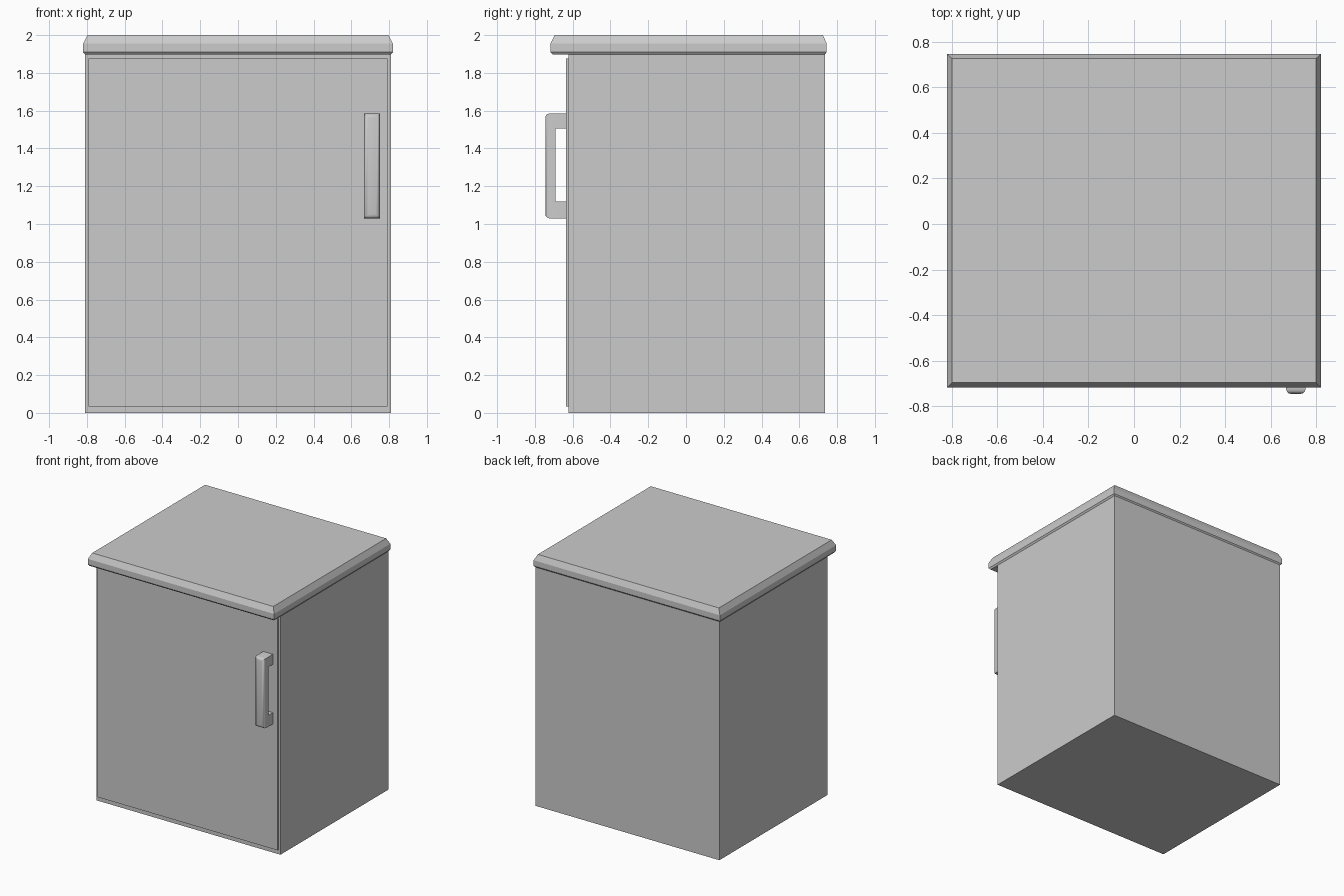
import bpy, bmesh, math

cube = bpy.data.objects.get("Cube")
if cube:
    bpy.data.objects.remove(cube, do_unlink=True)

grey = bpy.data.materials.new("plain grey")
grey.use_nodes = True
colour = (0.6, 0.6, 0.6, 1)
grey.diffuse_color = colour
grey.node_tree.nodes["Principled BSDF"].inputs["Base Color"].default_value = colour


def finish(name, bm):
    bmesh.ops.recalc_face_normals(bm, faces=bm.faces)
    mesh = bpy.data.meshes.new(name)
    bm.to_mesh(mesh)
    bm.free()
    mesh.materials.append(grey)
    obj = bpy.data.objects.new(name, mesh)
    bpy.context.collection.objects.link(obj)
    return obj


def loft(name, rings):
    """Stack rectangles given as (half width, front y, back y, z)."""
    bm = bmesh.new()
    loops = [[bm.verts.new(p) for p in ((-w, f, z), (w, f, z), (w, b, z), (-w, b, z))]
             for w, f, b, z in rings]
    for low, high in zip(loops, loops[1:]):
        for i in range(4):
            j = (i + 1) % 4
            bm.faces.new((low[i], low[j], high[j], high[i]))
    bm.faces.new(loops[0][::-1])
    bm.faces.new(loops[-1])
    return finish(name, bm)


# Cabinet carcass and thin overlaid door
loft("cabinet_body", [(0.81, -0.623, 0.737, 0), (0.81, -0.623, 0.737, 1.9)])
loft("door", [(0.792, -0.635, -0.62, 0.035), (0.792, -0.635, -0.62, 1.877)])

# Worktop with bevelled rim, overhanging the front
loft("worktop", [(0.81, -0.705, 0.735, 1.897), (0.82, -0.717, 0.745, 1.91),
                 (0.82, -0.717, 0.745, 1.955), (0.797, -0.695, 0.725, 2.0)])

# Door handle: U-shaped side profile drawn out across its width
outline = [(-0.63, 1.03), (-0.745, 1.03), (-0.745, 1.585), (-0.63, 1.585),
           (-0.63, 1.505), (-0.692, 1.505), (-0.692, 1.12), (-0.63, 1.12)]
bm = bmesh.new()
side = bm.faces.new([bm.verts.new((0.667, y, z)) for y, z in outline])
grown = bmesh.ops.extrude_face_region(bm, geom=[side], use_keep_orig=True)
verts = [v for v in grown["geom"] if isinstance(v, bmesh.types.BMVert)]
bmesh.ops.translate(bm, verts=verts, vec=(0.085, 0, 0))
front = [e for e in bm.edges if all(v.co.y < -0.74 for v in e.verts)]
bmesh.ops.bevel(bm, geom=front, offset=0.022, segments=3, profile=0.5, affect='EDGES')
handle = finish("door_handle", bm)

bpy.ops.object.select_all(action='DESELECT')
handle.select_set(True)
bpy.context.view_layer.objects.active = handle
bpy.ops.object.shade_smooth_by_angle(angle=math.radians(35))
